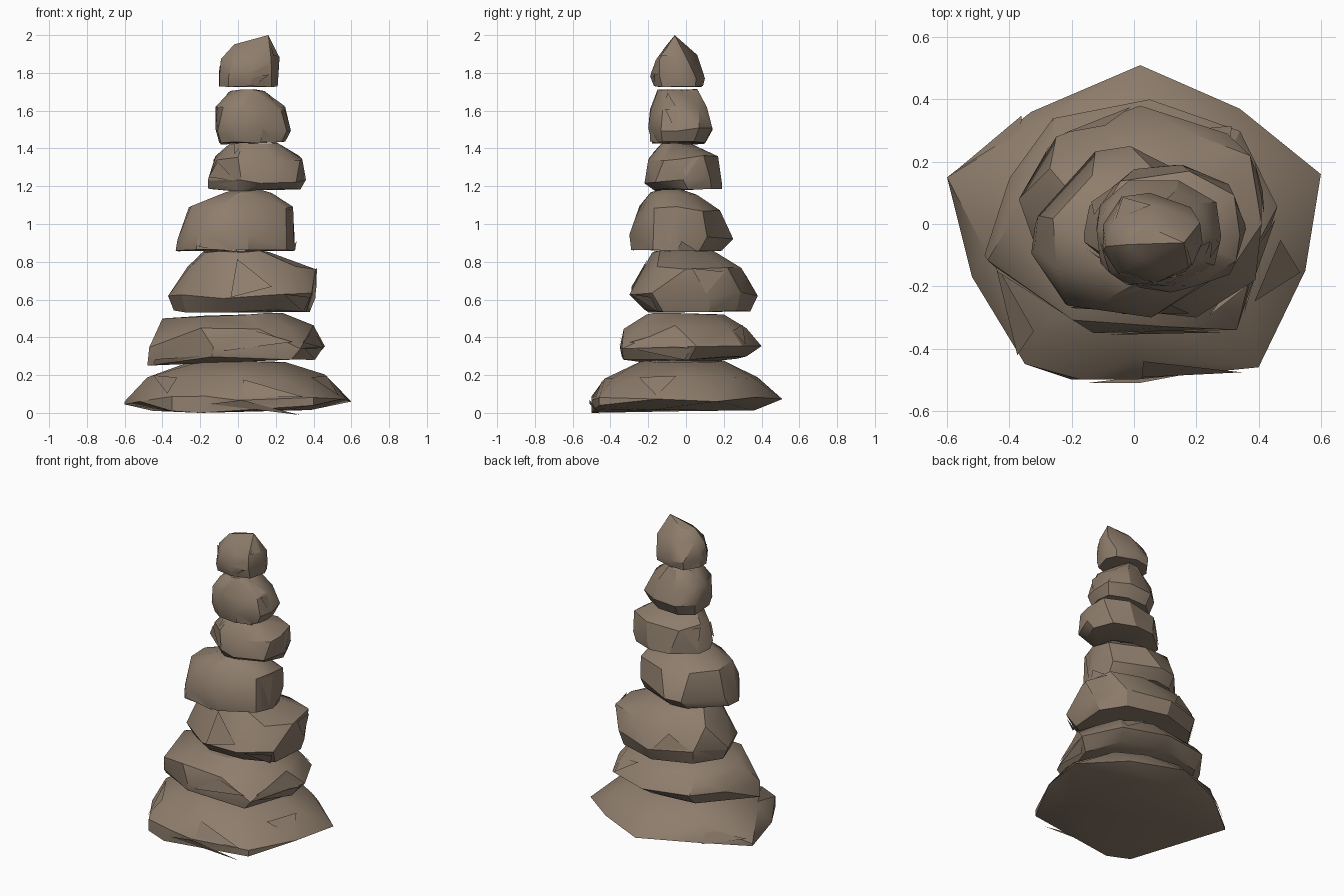
import bpy, bmesh, math, random
from mathutils import Matrix

if "Cube" in bpy.data.objects:
    bpy.data.objects.remove(bpy.data.objects["Cube"])

mat = bpy.data.materials.new("brown_stone")
mat.diffuse_color = (0.27, 0.205, 0.15, 1)
mat.use_nodes = True
mat.node_tree.nodes["Principled BSDF"].inputs["Base Color"].default_value = mat.diffuse_color


def normalise(pts):
    xs, ys = [p[0] for p in pts], [p[1] for p in pts]
    return [(2 * (x - min(xs)) / (max(xs) - min(xs)) - 1,
             2 * (y - min(ys)) / (max(ys) - min(ys)) - 1) for x, y in pts]


def outline(sides, seed):
    """Irregular rounded polygon, normalised to a -1..1 box."""
    rnd = random.Random(seed)
    pts = []
    for i in range(sides):
        a = 2 * math.pi * (i + rnd.uniform(-0.28, 0.28)) / sides
        c, s = math.cos(a), math.sin(a)
        r = (abs(c) ** 2.5 + abs(s) ** 2.5) ** (-1 / 2.5) * rnd.uniform(0.95, 1.03)
        pts.append((r * c, r * s))
    return normalise(pts)


def add_flakes(bm, rnd, count):
    """Loose chips: shrunken, twisted copies of side facets just off the surface."""
    sides = [f for f in bm.faces if abs(f.normal.z) < 0.75 and f.calc_area() > 0.003]
    for f in rnd.sample(sides, min(count, len(sides))):
        c, n = f.calc_center_median(), f.normal.copy()
        rot = Matrix.Rotation(rnd.uniform(-0.25, 0.25), 3, n)
        vs = [bm.verts.new(c + rot @ ((v.co - c) * 0.8) + n * rnd.uniform(-0.004, 0.014))
              for v in f.verts]
        bm.faces.new(vs)


def stone(name, rings, seed, sides=9, shape=None, extra=(), flakes=5):
    """Faceted boulder: hull over rings of (z, xmin, xmax, ymin, ymax, z jitter)."""
    rnd = random.Random(seed)
    bm = bmesh.new()
    for k, (z, x0, x1, y0, y1, jit) in enumerate(rings):
        # a given outline shapes the lower rings; the crown is always a rounder one
        base = normalise(shape) if shape and k < 2 else outline(sides, seed * 10 + k // 2)
        for u, v in base:
            bm.verts.new(((x0 + x1) / 2 + u * (x1 - x0) / 2,
                          (y0 + y1) / 2 + v * (y1 - y0) / 2,
                          z + rnd.uniform(-jit, jit)))
    for p in extra:
        bm.verts.new(p)
    res = bmesh.ops.convex_hull(bm, input=bm.verts)
    inner = {g for g in res["geom_interior"] + res["geom_unused"]
             if isinstance(g, bmesh.types.BMVert)}
    bmesh.ops.delete(bm, geom=list(inner), context='VERTS')
    # merge near-coplanar facets into broad planes
    bmesh.ops.dissolve_limit(bm, angle_limit=math.radians(9),
                             verts=bm.verts, edges=bm.edges)
    bmesh.ops.triangulate(bm, faces=bm.faces)
    bmesh.ops.recalc_face_normals(bm, faces=bm.faces)
    add_flakes(bm, rnd, flakes)
    me = bpy.data.meshes.new(name)
    bm.to_mesh(me)
    bm.free()
    ob = bpy.data.objects.new(name, me)
    bpy.context.collection.objects.link(ob)
    me.materials.append(mat)
    bpy.ops.object.select_all(action='DESELECT')
    ob.select_set(True)
    bpy.context.view_layer.objects.active = ob
    bpy.ops.object.shade_smooth_by_angle(angle=math.radians(30))
    return ob


# Wide base slab
stone("base_stone", [
    (0.02, -0.45, 0.42, -0.47, 0.36, 0.01),
    (0.075, -0.60, 0.60, -0.50, 0.51, 0.015),
    (0.19, -0.48, 0.46, -0.43, 0.38, 0.015),
    (0.27, -0.27, 0.25, -0.23, 0.20, 0.01)], 1, sides=11,
    shape=[(0.02, 0.51), (0.34, 0.37), (0.60, 0.16), (0.55, -0.15), (0.40, -0.46),
           (0, -0.50), (-0.17, -0.50), (-0.35, -0.45), (-0.52, -0.17),
           (-0.60, 0.15), (-0.33, 0.36)],
    extra=[(-0.35, -0.45, 0.01), (-0.2, -0.5, 0.0), (0.4, -0.46, 0.04), (-0.6, 0.15, 0.045)])

# Second slab
stone("second_stone", [
    (0.29, -0.45, 0.40, -0.34, 0.32, 0.01),
    (0.35, -0.47, 0.46, -0.35, 0.40, 0.015),
    (0.45, -0.40, 0.40, -0.33, 0.32, 0.015),
    (0.52, -0.26, 0.24, -0.21, 0.20, 0.01)], 2, sides=9,
    shape=[(0.05, 0.39), (0.34, 0.29), (0.46, 0.05), (0.33, -0.34), (-0.13, -0.35),
           (-0.47, -0.12), (-0.40, 0.14), (-0.26, 0.33)],
    extra=[(-0.48, -0.1, 0.25), (-0.40, 0.0, 0.50)])

# Middle boulders
stone("third_stone", [
    (0.54, -0.34, 0.38, -0.22, 0.34, 0.01),
    (0.62, -0.37, 0.41, -0.30, 0.38, 0.02),
    (0.76, -0.27, 0.41, -0.22, 0.30, 0.02),
    (0.85, -0.18, 0.17, -0.18, 0.15, 0.01)], 3, sides=9,
    shape=[(0.41, 0.12), (0.30, 0.29), (0.02, 0.38), (-0.25, 0.28), (-0.37, 0.08),
           (-0.30, -0.12), (-0.08, -0.27), (0.2, -0.30), (0.39, -0.18)])

stone("fourth_stone", [
    (0.86, -0.33, 0.30, -0.29, 0.19, 0.005),
    (0.93, -0.32, 0.30, -0.30, 0.25, 0.02),
    (1.08, -0.26, 0.29, -0.25, 0.18, 0.02),
    (1.16, -0.07, 0.18, -0.19, 0.06, 0.01)], 4, sides=9,
    extra=[(0.06, -0.08, 1.20)], flakes=3)

stone("fifth_stone", [
    (1.18, -0.16, 0.33, -0.17, 0.19, 0.01),
    (1.23, -0.16, 0.36, -0.22, 0.19, 0.015),
    (1.35, -0.12, 0.34, -0.20, 0.17, 0.015),
    (1.425, -0.04, 0.21, -0.13, 0.03, 0.005)], 5, sides=9)

# Upper stones
stone("sixth_stone", [
    (1.43, -0.10, 0.25, -0.18, 0.10, 0.01),
    (1.50, -0.12, 0.28, -0.20, 0.14, 0.015),
    (1.61, -0.12, 0.25, -0.19, 0.11, 0.015),
    (1.70, -0.04, 0.14, -0.15, 0.06, 0.015)], 6, sides=10)

stone("top_stone", [
    (1.73, -0.10, 0.21, -0.17, 0.09, 0.005),
    (1.78, -0.10, 0.21, -0.19, 0.10, 0.01),
    (1.88, -0.09, 0.22, -0.16, 0.06, 0.015),
    (1.95, -0.02, 0.18, -0.11, 0.00, 0.01)], 7, sides=9,
    extra=[(0.16, -0.06, 2.0)])
